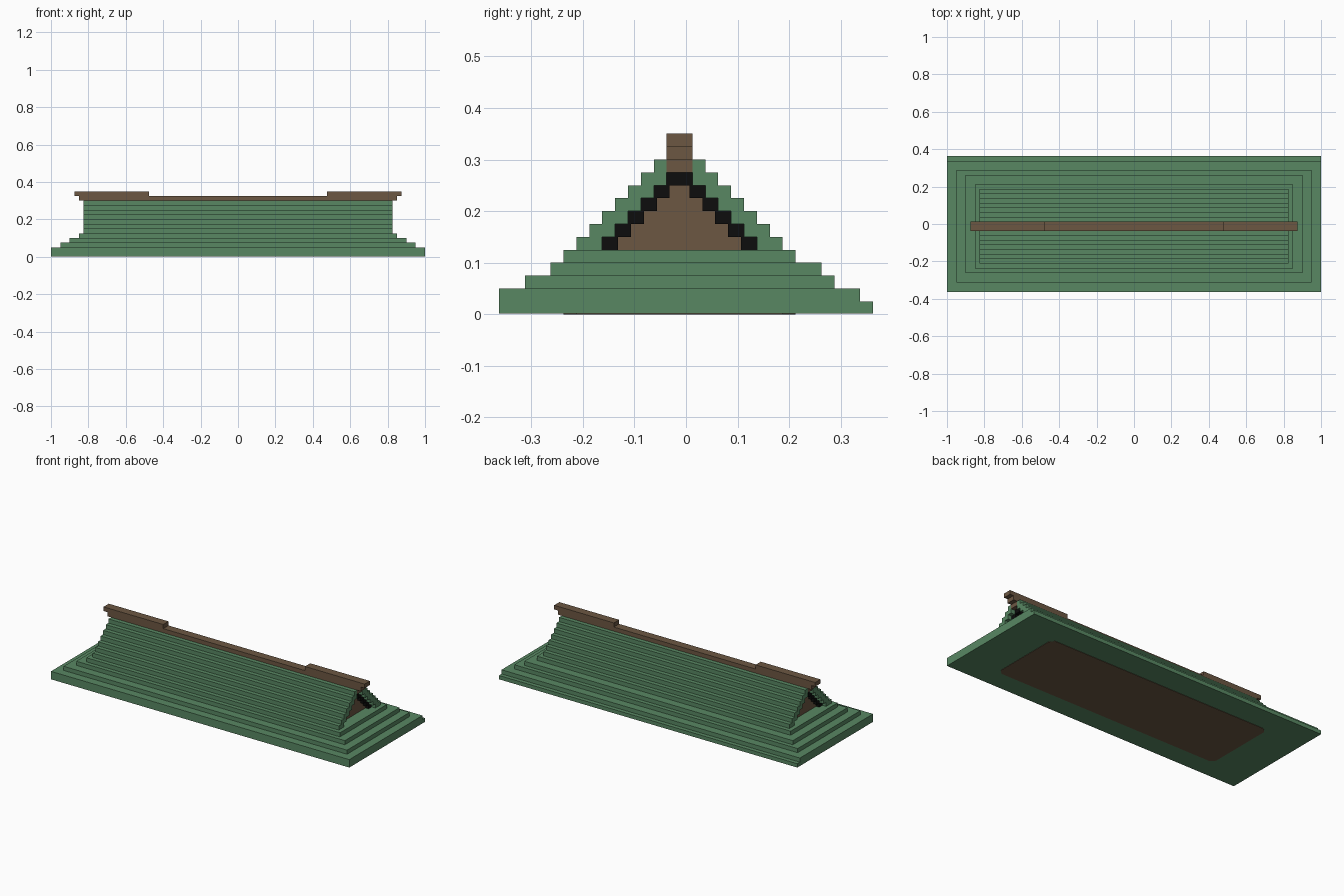
import bpy, bmesh

cube = bpy.data.objects.get("Cube")
if cube:
    bpy.data.objects.remove(cube, do_unlink=True)

U = 0.025          # step size
YC = -0.0125       # ridge centre line
EAVE = 0.125       # height where the gable starts


def material(name, rgb):
    m = bpy.data.materials.new(name)
    m.use_nodes = True
    col = (*rgb, 1.0)
    m.diffuse_color = col
    m.node_tree.nodes["Principled BSDF"].inputs["Base Color"].default_value = col
    return m


GREEN = material("roof green", (0.098, 0.245, 0.124))
BROWN = material("timber brown", (0.150, 0.095, 0.055))
BLACK = material("lining black", (0.004, 0.004, 0.004))


def prism(name, profile, x0, x1, mat):
    """Extrude a (y, z) profile along x."""
    bm = bmesh.new()
    face = bm.faces.new([bm.verts.new((x0, y, z)) for y, z in profile])
    ext = bmesh.ops.extrude_face_region(bm, geom=[face])["geom"]
    bmesh.ops.translate(bm, vec=(x1 - x0, 0, 0),
                        verts=[v for v in ext if isinstance(v, bmesh.types.BMVert)])
    bmesh.ops.recalc_face_normals(bm, faces=bm.faces)
    me = bpy.data.meshes.new(name)
    bm.to_mesh(me)
    bm.free()
    me.materials.append(mat)
    ob = bpy.data.objects.new(name, me)
    bpy.context.collection.objects.link(ob)
    return ob


def box(name, x0, x1, y0, y1, z0, z1, mat):
    return prism(name, [(y0, z0), (y1, z0), (y1, z1), (y0, z1)], x0, x1, mat)


def stairs(widths):
    """Stepped line of (half width, z) rising one step per entry."""
    pts = []
    for i, w in enumerate(widths):
        pts += [(w, EAVE + i * U), (w, EAVE + (i + 1) * U)]
    return pts


def side(pts, s):
    return [(YC + s * w, z) for w, z in pts]


# Stepped base: half length, front y, back y for each layer
layers = [(1.0, -0.3625, 0.3625), (1.0, -0.3625, 0.3375), (0.95, -0.3125, 0.2875),
          (0.9, -0.2625, 0.2625), (0.85, -0.2375, 0.2125)]
for i, (hx, y0, y1) in enumerate(layers):
    box(f"base_step_{i + 1}", -hx, hx, y0, y1, max(i * U, 0.002), (i + 1) * U, GREEN)

# Brown floor plate under the base, with clipped corners
c = U
floor = prism("floor_plate", [(-0.2375 + c, 0), (0.2125 - c, 0), (0.2125 - c, 0.003),
                              (-0.2375 + c, 0.003)], -0.75, 0.75, BROWN)
for s, name in ((-1, "floor_edge_front"), (1, "floor_edge_back")):
    y_in, y_out = YC + s * (0.225 - c), YC + s * 0.225
    bm = bmesh.new()
    low = [bm.verts.new(p) for p in ((-0.75, y_in, 0), (0.75, y_in, 0),
                                     (0.75 - c, y_out, 0), (-0.75 + c, y_out, 0))]
    ext = bmesh.ops.extrude_face_region(bm, geom=[bm.faces.new(low)])["geom"]
    bmesh.ops.translate(bm, vec=(0, 0, 0.003),
                        verts=[v for v in ext if isinstance(v, bmesh.types.BMVert)])
    bmesh.ops.recalc_face_normals(bm, faces=bm.faces)
    me = bpy.data.meshes.new(name)
    bm.to_mesh(me)
    bm.free()
    me.materials.append(BROWN)
    bpy.context.collection.objects.link(bpy.data.objects.new(name, me))

# Stepped roof slopes and the black lining beneath them
outer = stairs([0.2 - i * U for i in range(7)])
inner = stairs([0.15 - i * U for i in range(6)] + [U])
lining_out = stairs([0.15 - i * U for i in range(5)])
lining_in = stairs([0.119 - i * U for i in range(5)])
for s, label in ((-1, "front"), (1, "back")):
    prism(f"roof_slope_{label}", side(outer + inner[::-1], s), -0.825, 0.825, GREEN)
    prism(f"lining_{label}", side(lining_out + lining_in[::-1], s), -0.8, 0.8, BLACK)
box("lining_top", -0.8, 0.8, YC - U, YC + U, 0.25, 0.275, BLACK)

# Brown gable filling, set back from the roof ends
prism("gable_filling", side(lining_in, -1) + side(lining_in, 1)[::-1], -0.78, 0.78, BROWN)

# Ridge beam with raised ends
box("ridge_core", -0.825, 0.825, YC - U, YC + U, 0.275, 0.3, BROWN)
box("ridge_beam", -0.85, 0.85, YC - U, YC + U, 0.3, 0.325, BROWN)
for s, label in ((-1, "right"), (1, "left")):
    x0, x1 = sorted((s * 0.475, s * 0.875))
    box(f"ridge_cap_{label}", x0, x1, YC - U, YC + U, 0.325, 0.35, BROWN)
